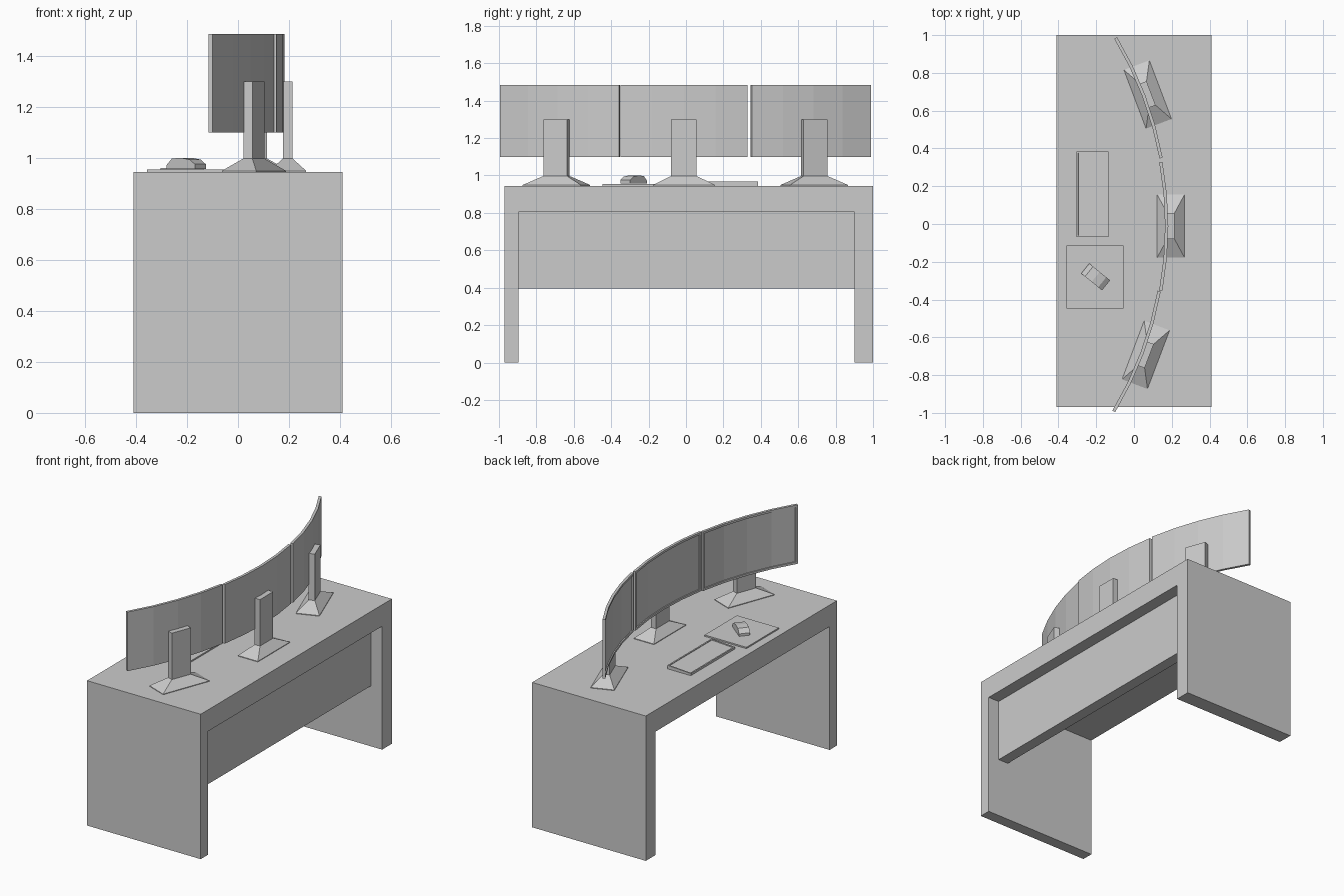
import bpy, bmesh
from math import radians
from mathutils import Matrix, Vector

if "Cube" in bpy.data.objects:
    bpy.data.objects.remove(bpy.data.objects["Cube"])


def finish(name, bm, loc=(0, 0, 0), angle=0):
    bmesh.ops.recalc_face_normals(bm, faces=bm.faces)
    mesh = bpy.data.meshes.new(name)
    bm.to_mesh(mesh)
    bm.free()
    ob = bpy.data.objects.new(name, mesh)
    ob.location = loc
    ob.rotation_euler = (0, 0, radians(angle))
    bpy.context.collection.objects.link(ob)
    return ob


def extrude(bm, points, vec):
    """Face from points, extruded along vec."""
    face = bm.faces.new([bm.verts.new(p) for p in points])
    out = bmesh.ops.extrude_face_region(bm, geom=[face], use_keep_orig=True)
    moved = [g for g in out["geom"] if isinstance(g, bmesh.types.BMVert)]
    bmesh.ops.translate(bm, verts=moved, vec=vec)
    return bm


def box(bm, x0, x1, y0, y1, z0, z1):
    size = Matrix.Diagonal((x1 - x0, y1 - y0, z1 - z0, 1))
    mid = Matrix.Translation(((x0 + x1) / 2, (y0 + y1) / 2, (z0 + z1) / 2))
    bmesh.ops.create_cube(bm, size=1, matrix=mid @ size)
    return bm


DESK = 0.945

# desk: one U-shaped slab, plus a recessed modesty panel
profile = [(-0.97, 0), (-0.97, DESK), (1.0, DESK), (1.0, 0),
           (0.90, 0), (0.90, 0.805), (-0.895, 0.805), (-0.895, 0)]
finish("desk", extrude(bmesh.new(), [(-0.41, y, z) for y, z in profile], (0.82, 0, 0)))
finish("modesty_panel", box(bmesh.new(), 0.257, 0.33, -0.895, 0.90, 0.395, 0.805))


# curved monitor: arc sheet thickened backwards, framed screen inset
def screen(name, loc, angle):
    bm = bmesh.new()
    n, half, sag, thick = 4, 0.34, 0.031, 0.017
    rows = []
    for z in (1.10, 1.485):
        ys = [half * (2 * i / n - 1) for i in range(n + 1)]
        rows.append([bm.verts.new((sag * (1 - (y / half) ** 2) - thick / 2, y, z)) for y in ys])
    front = [bm.faces.new((rows[0][i], rows[1][i], rows[1][i + 1], rows[0][i + 1]))
             for i in range(n)]
    out = bmesh.ops.extrude_face_region(bm, geom=front, use_keep_orig=True)
    back = [g for g in out["geom"] if isinstance(g, bmesh.types.BMVert)]
    bmesh.ops.translate(bm, verts=back, vec=(thick, 0, 0))
    bmesh.ops.recalc_face_normals(bm, faces=bm.faces)
    bmesh.ops.inset_region(bm, faces=front, thickness=0.014, depth=0, use_even_offset=True)
    inner = {v for f in front for v in f.verts}
    out = bmesh.ops.extrude_face_region(bm, geom=front)
    bmesh.ops.delete(bm, geom=front, context='FACES_ONLY')
    moved = [g for g in out["geom"] if isinstance(g, bmesh.types.BMVert)]
    bmesh.ops.translate(bm, verts=moved, vec=(0.007, 0, 0))
    finish(name, bm, loc, angle)


# stand: thin foot, sloped pyramid and upright neck in stacked sections
def stand(name, loc, angle):
    bm = bmesh.new()
    last = None
    for hx, hy, z in ((0.072, 0.166, DESK), (0.072, 0.166, DESK + 0.004),
                      (0.019, 0.068, 0.997), (0.019, 0.068, 1.30)):
        ring = [bm.verts.new((0.053 + sx * hx, sy * hy, z))
                for sx, sy in ((-1, -1), (1, -1), (1, 1), (-1, 1))]
        if last:
            for i in range(4):
                j = (i + 1) % 4
                bm.faces.new((last[i], last[j], ring[j], ring[i]))
        else:
            bm.faces.new(ring)
        last = ring
    bm.faces.new(last)
    finish(name, bm, loc, angle)


for side, x, y, angle in (("center", 0.142, -0.011, 0),
                          ("left", 0.023, 0.667, 20.7),
                          ("right", 0.013, -0.674, -20.7)):
    screen("monitor_" + side, (x, y, 0), angle)
    stand("stand_" + side, (x, y, 0), angle)

# keyboard: shallow wedge with a sunken key area
wedge = [(-0.304, DESK), (-0.135, DESK), (-0.135, 0.968), (-0.304, 0.959)]
bm = extrude(bmesh.new(), [(x, -0.07, z) for x, z in wedge], (0, 0.455, 0))
bmesh.ops.recalc_face_normals(bm, faces=bm.faces)
top = [f for f in bm.faces if f.normal.z > 0.9]
bmesh.ops.inset_region(bm, faces=top, thickness=0.012, depth=0)
bmesh.ops.inset_region(bm, faces=top, thickness=0.001, depth=-0.004)
finish("keyboard", bm)

# mouse pad and mouse
finish("mouse_pad", box(bmesh.new(), -0.357, -0.055, -0.447, -0.113, DESK, 0.954))
side = [(-0.071, 0.956), (-0.071, 0.972), (-0.045, 0.997), (0.0, 1.0),
        (0.045, 0.993), (0.071, 0.975), (0.071, 0.956)]
finish("mouse", extrude(bmesh.new(), [(x, -0.034, z) for x, z in side], (0, 0.068, 0)),
       (-0.203, -0.28, 0), -39)
